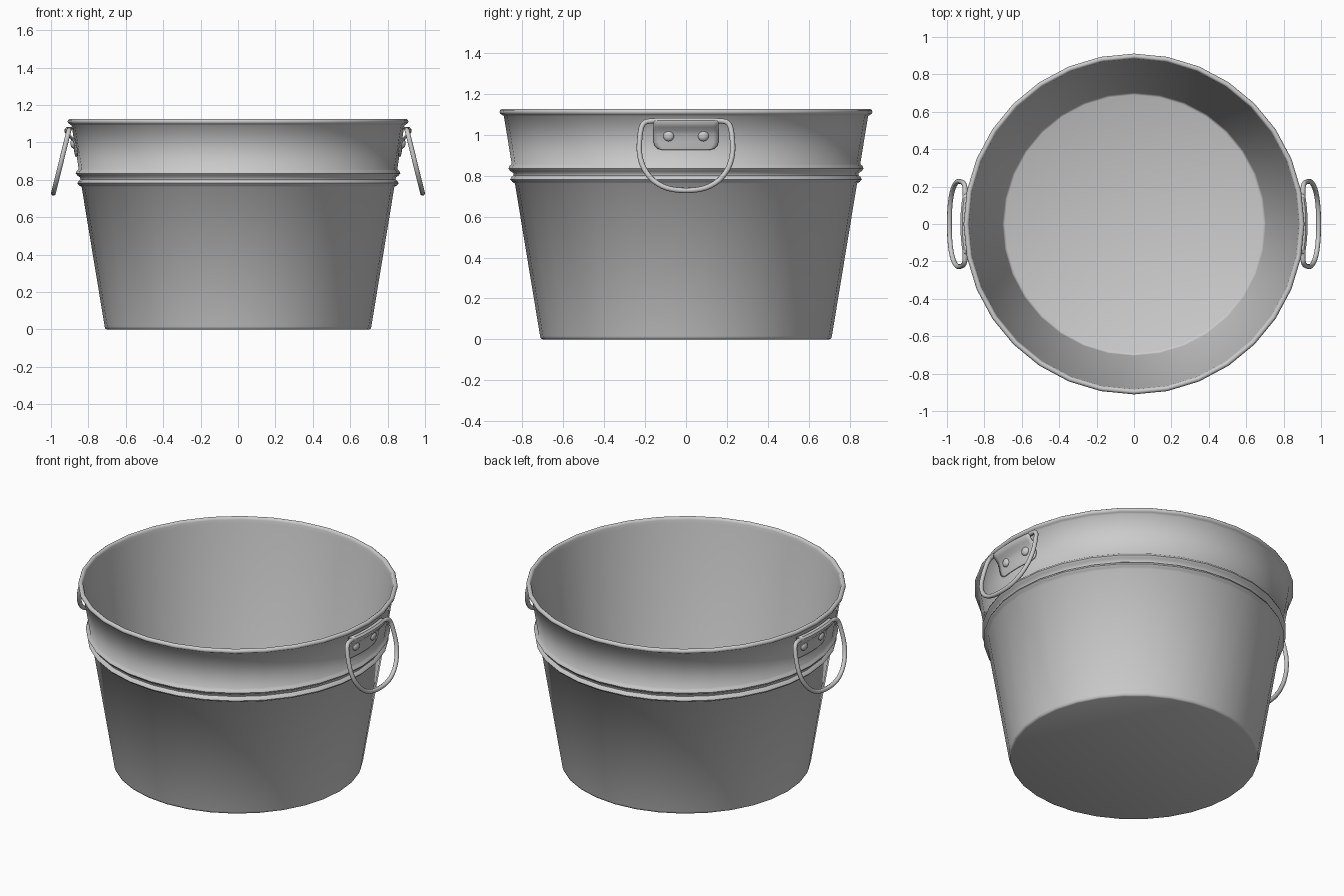
import bpy, bmesh, math
from mathutils import Matrix, Vector

if "Cube" in bpy.data.objects:
    bpy.data.objects.remove(bpy.data.objects["Cube"])

SIDES = 32


def wall(z):
    return 0.711 + 0.164 * z


def finish(name, bm, angle=40):
    bmesh.ops.recalc_face_normals(bm, faces=bm.faces)
    me = bpy.data.meshes.new(name)
    bm.to_mesh(me)
    bm.free()
    for p in me.polygons:
        p.use_smooth = True
    me.set_sharp_from_angle(angle=math.radians(angle))
    ob = bpy.data.objects.new(name, me)
    bpy.context.collection.objects.link(ob)
    return ob


def mirror_x(ob):
    m = ob.modifiers.new("both_sides", 'MIRROR')
    m.use_axis = (True, False, False)


# Tub: lathe profile with rolled rim, two beads and thin wall
def bead(z, h, out):
    return [(wall(z + h * t) + out * math.cos(t * math.pi / 2), z + h * t)
            for t in (-1, -0.6, 0, 0.6, 1)]


profile = [(0.70, 0), (0.709, 0.004), (0.713, 0.016)]
profile += bead(0.782, 0.02, 0.02) + bead(0.835, 0.022, 0.02)
profile += [(wall(1.092), 1.092)]
for k in range(-2, 6):
    a = math.radians(k * 36)
    profile.append((0.897 + 0.014 * math.cos(a), 1.112 + 0.014 * math.sin(a)))
profile += [(wall(1.092) - 0.01, 1.092), (0.704, 0.03), (0.70, 0.02), (0.69, 0.015)]

bm = bmesh.new()
rings = []
for r, z in profile:
    rings.append([bm.verts.new((r * math.cos(2 * math.pi * i / SIDES),
                                r * math.sin(2 * math.pi * i / SIDES), z))
                  for i in range(SIDES)])
for a, b in zip(rings, rings[1:]):
    for i in range(SIDES):
        j = (i + 1) % SIDES
        bm.faces.new((a[i], a[j], b[j], b[i]))
bm.faces.new(rings[0])
bm.faces.new(rings[-1])
finish("tub", bm, 60)

# Handle brackets: curved plates that curl over the handle bar
rows = [(0.925, 0.008, 0.115), (0.932, 0.008, 0.14), (0.945, 0.009, 0.154),
        (0.965, 0.009, 0.16), (1.0, 0.011, 0.16), (1.02, 0.018, 0.16),
        (1.038, 0.033, 0.16), (1.055, 0.043, 0.16), (1.07, 0.042, 0.16),
        (1.081, 0.03, 0.16), (1.083, 0.012, 0.16), (1.075, 0.002, 0.16)]
COLS = 12
bm = bmesh.new()
grid = []
for z, off, half in rows:
    r = wall(z) + off
    line = []
    for i in range(COLS + 1):
        a = half / r * (2 * i / COLS - 1)
        line.append(bm.verts.new((r * math.cos(a), r * math.sin(a), z)))
    grid.append(line)
for a, b in zip(grid, grid[1:]):
    for i in range(COLS):
        bm.faces.new((a[i], a[i + 1], b[i + 1], b[i]))
bracket = finish("handle_bracket", bm)
sol = bracket.modifiers.new("thickness", 'SOLIDIFY')
sol.thickness = 0.006
sol.offset = -1
mirror_x(bracket)

# Rivets: flattened domes, two per bracket
bm = bmesh.new()
for y in (-0.085, 0.085):
    a = math.asin(y / 0.885)
    mat = (Matrix.Translation(Vector((0.883 * math.cos(a), y, 0.995)))
           @ Matrix.Rotation(a, 4, 'Z') @ Matrix.Diagonal((0.65, 1, 1, 1)))
    bmesh.ops.create_uvsphere(bm, u_segments=16, v_segments=10, radius=0.027, matrix=mat)
mirror_x(finish("rivets", bm, 60))

# Handles: closed D-shaped rods hanging outward
half = [(0.17, 1.068), (0.195, 1.064), (0.214, 1.045), (0.223, 1.01), (0.228, 0.95),
        (0.225, 0.895), (0.205, 0.835), (0.16, 0.777), (0.09, 0.739)]
path = half + [(0, 0.728)] + [(-y, z) for y, z in reversed(half)]
for side, label in ((1, "right"), (-1, "left")):
    cu = bpy.data.curves.new(label + "_handle", 'CURVE')
    cu.dimensions = '3D'
    cu.bevel_depth = 0.013
    cu.bevel_resolution = 3
    sp = cu.splines.new('POLY')
    # refine the path with a Catmull-Rom curve
    pts = []
    n = len(path)
    for i in range(n):
        p0, p1, p2, p3 = (Vector(path[(i + k) % n]) for k in (-1, 0, 1, 2))
        if i == n - 1:
            pts.append(p1)
            continue
        for t in (0, 1 / 3, 2 / 3):
            if i in (0, n - 2):
                pts.append(p1.lerp(p2, t))
            else:
                pts.append(0.5 * (2 * p1 + (p2 - p0) * t
                                  + (2 * p0 - 5 * p1 + 4 * p2 - p3) * t ** 2
                                  + (3 * p1 - p0 - 3 * p2 + p3) * t ** 3))
    sp.points.add(len(pts) - 1)
    for pt, (y, z) in zip(sp.points, pts):
        pt.co = (side * (0.903 + (1.068 - z) * 0.247), y, z, 1)
    sp.use_cyclic_u = True
    sp.use_smooth = True
    bpy.context.collection.objects.link(bpy.data.objects.new(label + "_handle", cu))
